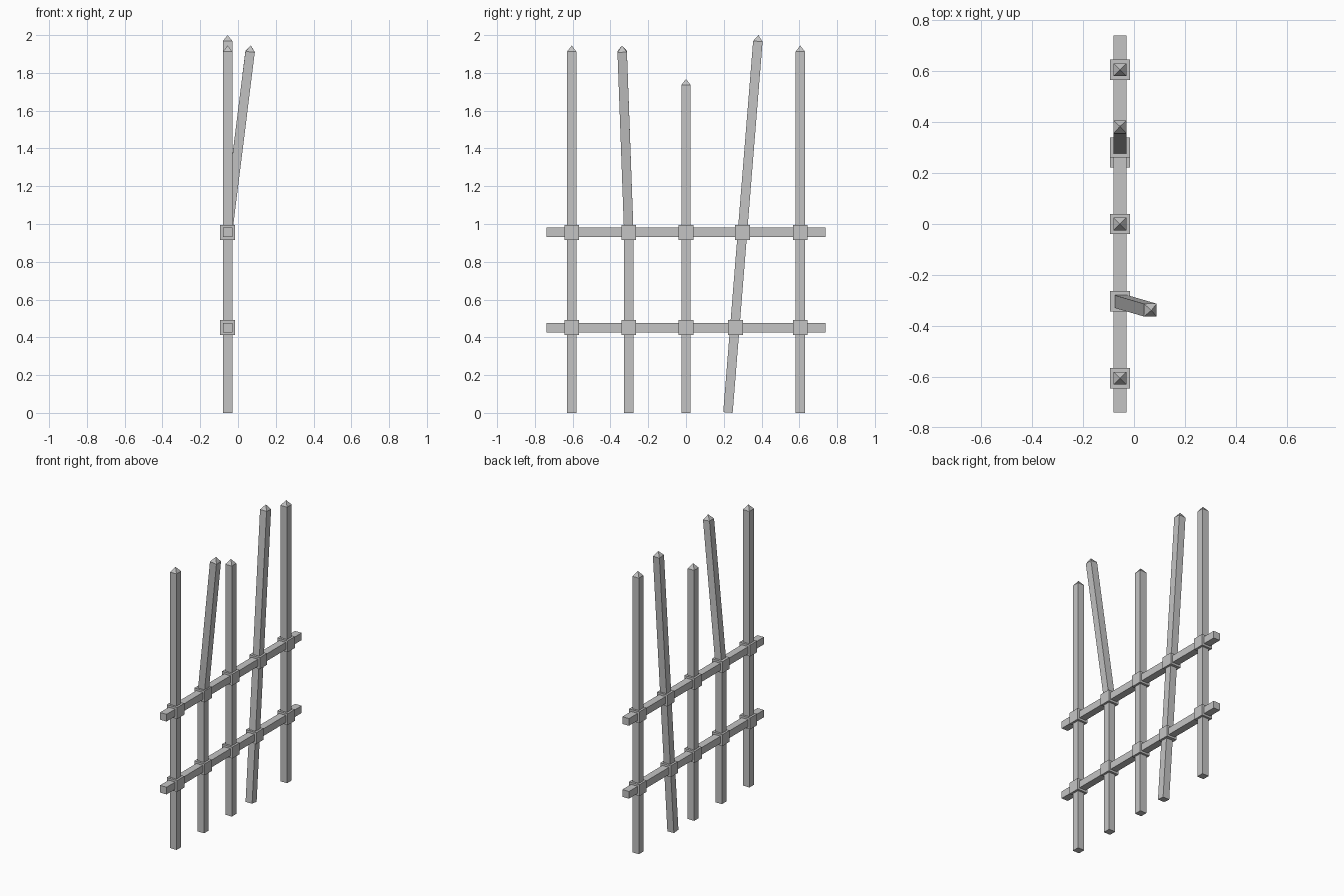
import bpy, bmesh
from mathutils import Vector, Matrix

cube = bpy.data.objects.get("Cube")
if cube:
    bpy.data.objects.remove(cube, do_unlink=True)

# Single iron grey
iron = bpy.data.materials.new("iron_grey")
iron.use_nodes = True
iron.diffuse_color = (0.55, 0.55, 0.55, 1)
iron.node_tree.nodes["Principled BSDF"].inputs["Base Color"].default_value = iron.diffuse_color

X = -0.055            # plane of the fence
HALF = 0.025          # half thickness of bars
RAILS = (0.451, 0.956)
UP = Vector((0, 0, 1))


def add_object(name, bm):
    bmesh.ops.recalc_face_normals(bm, faces=bm.faces)
    mesh = bpy.data.meshes.new(name)
    bm.to_mesh(mesh)
    bm.free()
    mesh.materials.append(iron)
    obj = bpy.data.objects.new(name, mesh)
    bpy.context.collection.objects.link(obj)
    return obj


def box(name, center, size):
    bm = bmesh.new()
    bmesh.ops.create_cube(bm, size=1)
    bmesh.ops.scale(bm, vec=size, verts=bm.verts)
    bmesh.ops.translate(bm, vec=center, verts=bm.verts)
    return add_object(name, bm)


def bar(name, start, end, pointed=True):
    """Square bar from start to end, with a pyramid point if wanted."""
    start, end = Vector(start), Vector(end)
    axis = end - start
    length = axis.length
    shoulder = length - 0.033 if pointed else length
    bm = bmesh.new()
    bmesh.ops.create_cube(bm, size=1)
    bmesh.ops.translate(bm, vec=(0, 0, 0.5), verts=bm.verts)
    bmesh.ops.scale(bm, vec=(2 * HALF, 2 * HALF, shoulder), verts=bm.verts)
    if pointed:
        bm.normal_update()
        top = max(bm.faces, key=lambda f: f.calc_center_median().z)
        tip = bmesh.ops.poke(bm, faces=[top])["verts"][0]
        tip.co.z = length
    turn = UP.rotation_difference(axis).to_matrix().to_4x4()
    bmesh.ops.transform(bm, matrix=Matrix.Translation(start) @ turn, verts=bm.verts)
    return add_object(name, bm)


# Upright pickets
bar("front_picket", (X, -0.605, 0), (X, -0.605, 1.945))
bar("middle_picket", (X, 0, 0), (X, 0, 1.768))
bar("back_picket", (X, 0.605, 0), (X, 0.605, 1.945))

# Bent picket: straight below the upper rail, leaning above it
bend = (X, -0.303, RAILS[1])
bar("bent_picket_lower", (X, -0.303, 0), bend, pointed=False)
bar("bent_picket_upper", bend, (0.068, -0.339, 1.945))

# Leaning picket
bar("leaning_picket", (X, 0.222, 0.002), (X, 0.383, 2.0))

# Rails with a collar at every crossing
for level, z, leaning_y in (("lower", RAILS[0], 0.262), ("upper", RAILS[1], 0.3)):
    box(level + "_rail", (X, 0, z), (2 * HALF, 1.478, 2 * HALF))
    for i, y in enumerate((-0.605, -0.303, 0, leaning_y, 0.605)):
        box(f"{level}_collar_{i + 1}", (X, y, z), (0.079, 0.079, 0.079))
